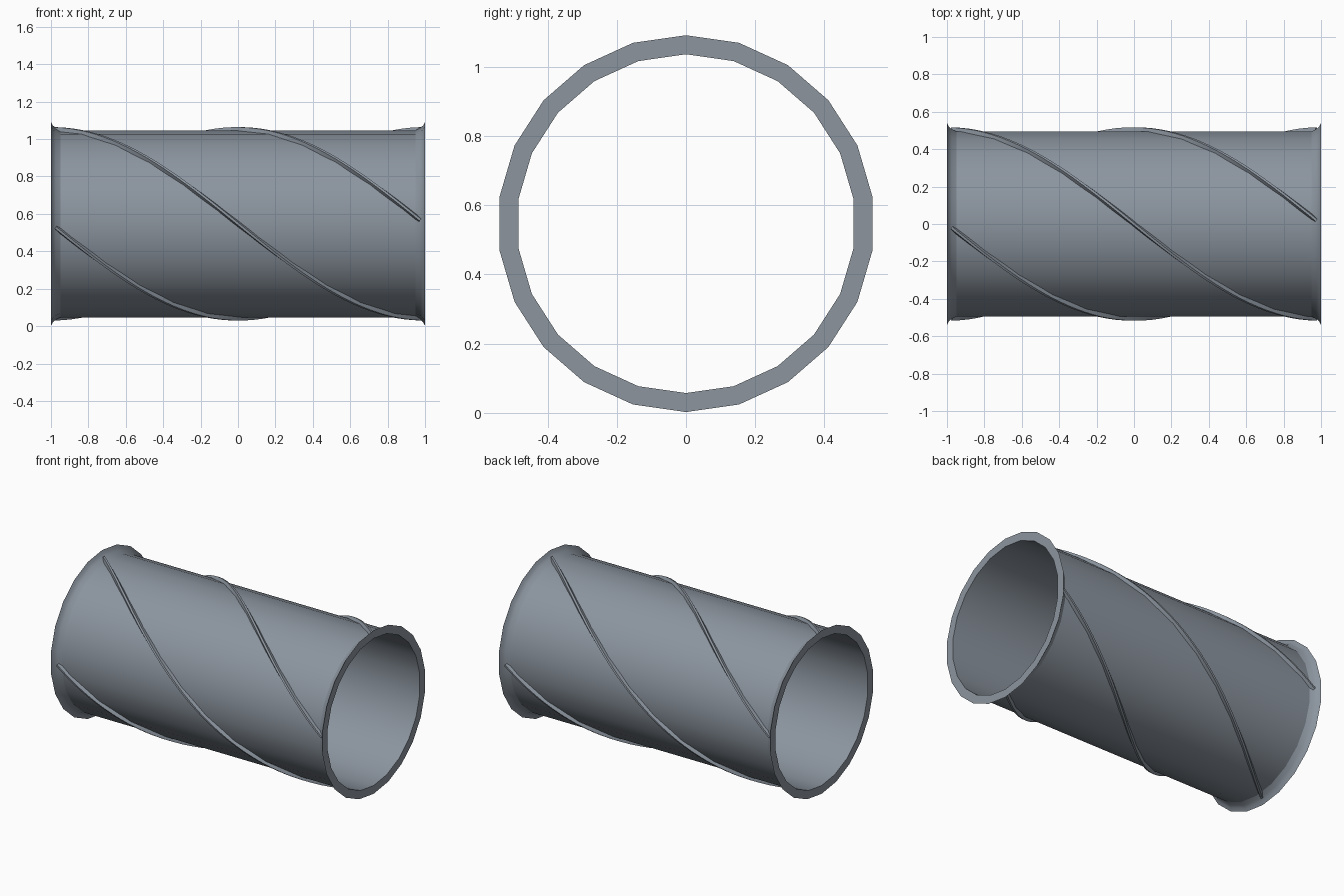
import bpy, bmesh
from math import sin, cos, pi, radians, hypot

if "Cube" in bpy.data.objects:
    bpy.data.objects.remove(bpy.data.objects["Cube"])

CZ = 0.547      # height of the tube axis
SIDES = 22

metal = bpy.data.materials.new("blue_grey_metal")
metal.diffuse_color = (0.261, 0.299, 0.346, 1)
metal.use_nodes = True
metal.node_tree.nodes["Principled BSDF"].inputs["Base Color"].default_value = metal.diffuse_color


def on_tube(x, r, a):
    # angle a runs from the top towards the front
    return (x, -r * sin(a), CZ + r * cos(a))


def make_object(name, bm, angle):
    bmesh.ops.recalc_face_normals(bm, faces=bm.faces)
    mesh = bpy.data.meshes.new(name)
    bm.to_mesh(mesh)
    bm.free()
    mesh.materials.append(metal)
    ob = bpy.data.objects.new(name, mesh)
    bpy.context.collection.objects.link(ob)
    bpy.ops.object.select_all(action='DESELECT')
    ob.select_set(True)
    bpy.context.view_layer.objects.active = ob
    bpy.ops.object.shade_smooth_by_angle(angle=radians(angle))
    return ob


def bridge(bm, a, b):
    n = len(a)
    for i in range(n):
        j = (i + 1) % n
        bm.faces.new((a[i], a[j], b[j], b[i]))


# Hollow tube with a flared lip at both ends (closed profile spun around x)
half = [(0.95, 0.50), (0.975, 0.513), (0.99, 0.526), (1.0, 0.545), (1.0, 0.49)]
profile = half + [(-x, r) for x, r in reversed(half)]
bm = bmesh.new()
rings = [[bm.verts.new(on_tube(x, r, 2 * pi * i / SIDES)) for i in range(SIDES)]
         for x, r in profile]
for k, ring in enumerate(rings):
    bridge(bm, ring, rings[(k + 1) % len(rings)])
make_object("tube", bm, 25)


# Four raised spiral ribs, each making half a turn along the tube
def rib(index):
    bm = bmesh.new()
    steps, end = 44, 0.975
    section = [(-0.014, 0.493), (-0.006, 0.517), (0.006, 0.517), (0.014, 0.493)]
    turn = 0.5 * pi              # radians per unit of length
    slope = turn * 0.5           # rise along the surface per unit of length
    length = hypot(1, slope)
    prev = first = None
    for s in range(steps + 1):
        x = -end + 2 * end * s / steps
        a = turn * (x + index)
        ring = [bm.verts.new(on_tube(x + w * slope / length, r,
                                     a - w / (0.5 * length)))
                for w, r in section]
        if prev:
            bridge(bm, prev, ring)
        else:
            first = ring
        prev = ring
    bm.faces.new(first)
    bm.faces.new(prev)
    make_object("spiral_rib_%d" % (index + 1), bm, 30)


for i in range(4):
    rib(i)
